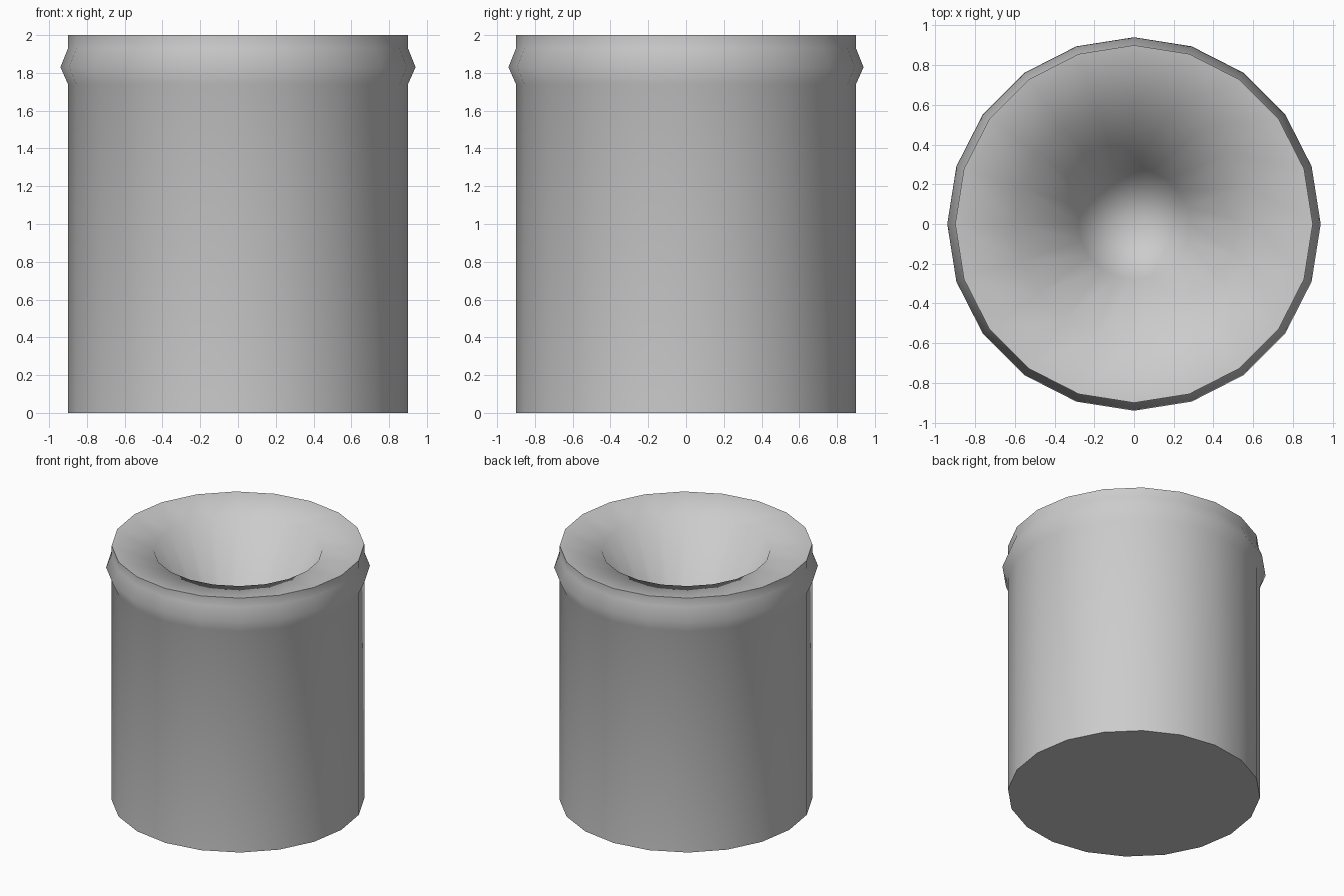
import bpy, bmesh, math

if "Cube" in bpy.data.objects:
    bpy.data.objects.remove(bpy.data.objects["Cube"])

SIDES = 20

# Half profile (radius, height): outer wall, collar bulge, rim, then the funnel
PROFILE = [
    (0.90, 0.00), (0.90, 1.74), (0.94, 1.83), (0.90, 1.93), (0.90, 2.00),
    (0.60, 1.955), (0.28, 1.32),
]
FUNNEL_TIP = 1.02


def lathe(name, profile, tip_z):
    bm = bmesh.new()
    rings = []
    for r, z in profile:
        rings.append([bm.verts.new((r * math.cos(2 * math.pi * i / SIDES),
                                    r * math.sin(2 * math.pi * i / SIDES), z))
                      for i in range(SIDES)])
    for a, b in zip(rings, rings[1:]):
        for i in range(SIDES):
            j = (i + 1) % SIDES
            bm.faces.new((a[i], a[j], b[j], b[i]))
    # flat base
    bm.faces.new(rings[0][::-1])
    # funnel bottom
    tip = bm.verts.new((0, 0, tip_z))
    for i in range(SIDES):
        bm.faces.new((rings[-1][i], rings[-1][(i + 1) % SIDES], tip))
    bmesh.ops.recalc_face_normals(bm, faces=bm.faces)
    mesh = bpy.data.meshes.new(name)
    bm.to_mesh(mesh)
    bm.free()
    obj = bpy.data.objects.new(name, mesh)
    bpy.context.collection.objects.link(obj)
    return obj


# Round pot with a collar and a funnel-shaped opening
pot = lathe("funnel_pot", PROFILE, FUNNEL_TIP)
bpy.context.view_layer.objects.active = pot
pot.select_set(True)
bpy.ops.object.shade_smooth_by_angle(angle=math.radians(70))
